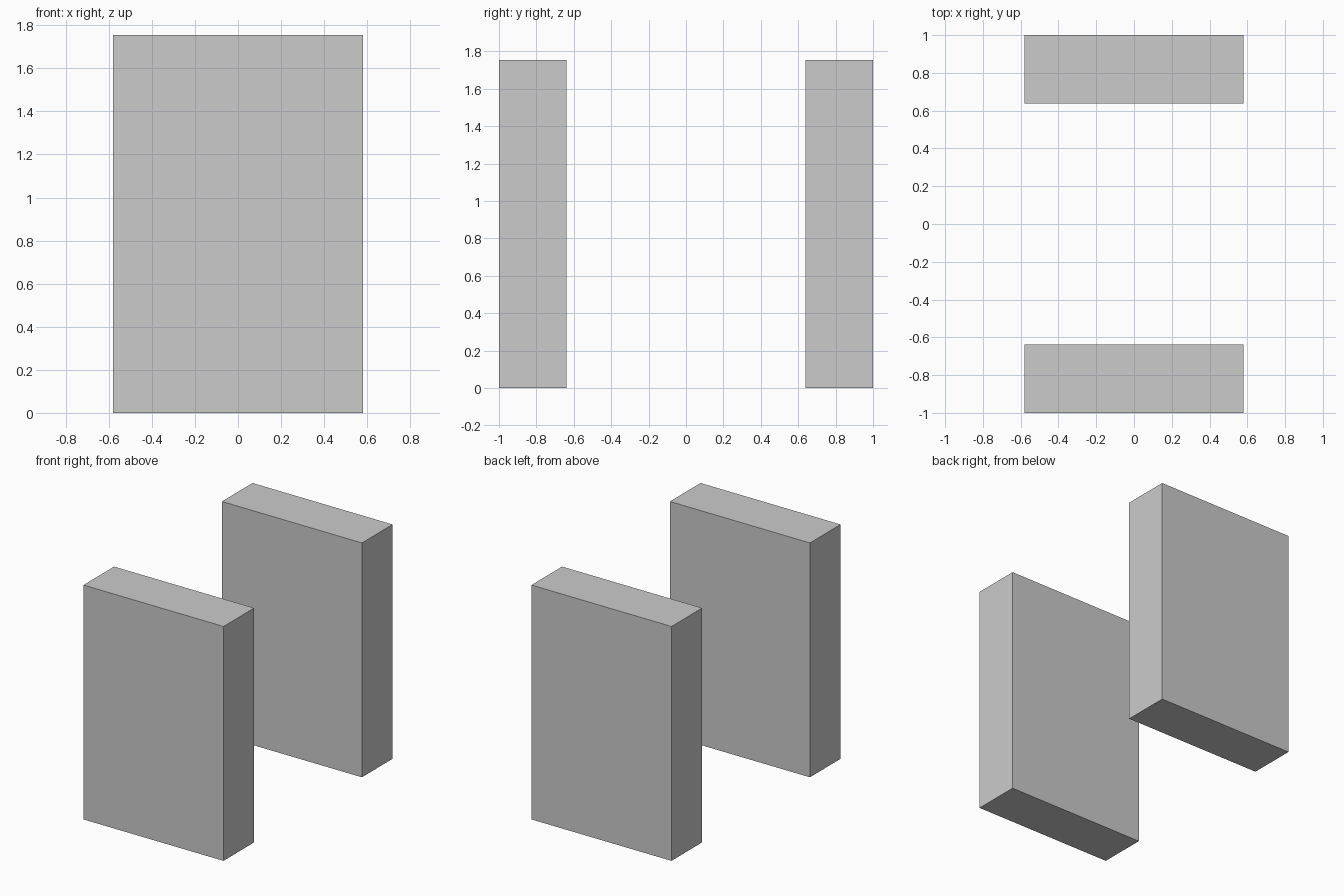
import bpy
import bmesh
from mathutils import Matrix, Vector

if "Cube" in bpy.data.objects:
    bpy.data.objects.remove(bpy.data.objects["Cube"])

WIDTH, HEIGHT = 1.16, 1.755
INNER_Y, OUTER_Y = 0.638, 1.0


def add_box(name, size, center):
    bm = bmesh.new()
    bmesh.ops.create_cube(
        bm, size=1.0,
        matrix=Matrix.Translation(center) @ Matrix.Diagonal((*size, 1.0)))
    mesh = bpy.data.meshes.new(name)
    bm.to_mesh(mesh)
    bm.free()
    obj = bpy.data.objects.new(name, mesh)
    bpy.context.collection.objects.link(obj)
    return obj


# Two matching upright slabs, front and back
for name, side in (("front_slab", -1), ("back_slab", 1)):
    add_box(name,
            (WIDTH, OUTER_Y - INNER_Y, HEIGHT),
            Vector((0, side * (OUTER_Y + INNER_Y) / 2, HEIGHT / 2)))
